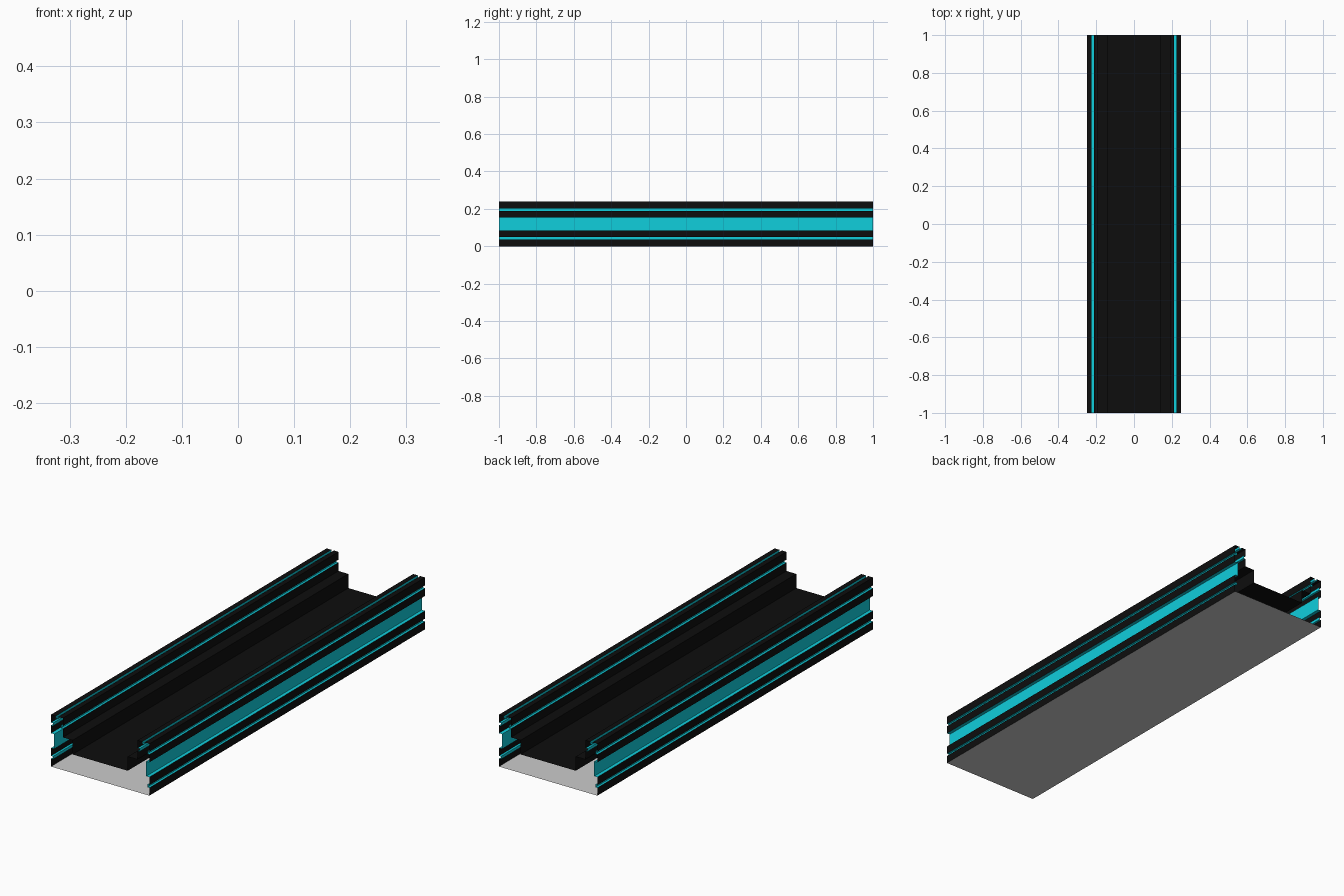
import bpy, bmesh

if "Cube" in bpy.data.objects:
    bpy.data.objects.remove(bpy.data.objects["Cube"])

HALF_LEN = 1.0


def material(name, rgb):
    m = bpy.data.materials.new(name)
    m.diffuse_color = (*rgb, 1)
    m.use_nodes = True
    m.node_tree.nodes["Principled BSDF"].inputs["Base Color"].default_value = m.diffuse_color
    return m


black = material("matte_black", (0.004, 0.004, 0.004))
cyan = material("bright_cyan", (0.005, 0.62, 0.72))


def extrude(name, points, mat=None):
    """Sweep an open (x, z) profile along y as an open-ended sheet."""
    bm = bmesh.new()
    rows = [(bm.verts.new((x, -HALF_LEN, z)), bm.verts.new((x, HALF_LEN, z)))
            for x, z in points]
    for (a, b), (c, d) in zip(rows, rows[1:]):
        bm.faces.new((a, b, d, c))
    mesh = bpy.data.meshes.new(name)
    bm.to_mesh(mesh)
    bm.free()
    if mat:
        mesh.materials.append(mat)
    obj = bpy.data.objects.new(name, mesh)
    bpy.context.collection.objects.link(obj)
    return obj


def mirrored(name, points, mat):
    """Profile for the right rail, mirrored to the left rail."""
    obj = extrude(name, points, mat)
    obj.modifiers.new("mirror_x", 'MIRROR').use_axis[0] = True


W, T, H = 0.25, 0.19, 0.238      # outer wall, inner lip wall, height
G, R = 0.01, 0.016               # groove depth, recess depth

# Underside and walking bed
extrude("underside", [(W, 0), (-W, 0)])
extrude("bed", [(-0.14, 0.085), (0.14, 0.085)], black)

# Black rail strips, from the outer base round to the inner step
mirrored("lower_skirt", [(W, 0.036), (W, 0)], black)
mirrored("lower_band", [(W, 0.085), (W, 0.049)], black)
mirrored("upper_band", [(W, 0.189), (W, 0.153)], black)
mirrored("outer_lip", [(0.226, H), (W, H), (W, 0.202)], black)
mirrored("inner_lip", [(T, 0.202), (T, H), (0.213, H)], black)
mirrored("inner_step", [(0.14, 0.085), (0.14, 0.15), (T, 0.15), (T, 0.189)], black)

# Cyan channels sunk into the rails
mirrored("lower_groove", [(W, 0.049), (W - G, 0.049), (W - G, 0.036), (W, 0.036)], cyan)
mirrored("side_recess", [(W, 0.153), (W - R, 0.153), (W - R, 0.085), (W, 0.085)], cyan)
mirrored("upper_groove", [(W, 0.202), (W - G, 0.202), (W - G, 0.189), (W, 0.189)], cyan)
mirrored("top_groove", [(0.213, H), (0.213, H - G), (0.226, H - G), (0.226, H)], cyan)
mirrored("inner_groove", [(T, 0.189), (T + G, 0.189), (T + G, 0.202), (T, 0.202)], cyan)
